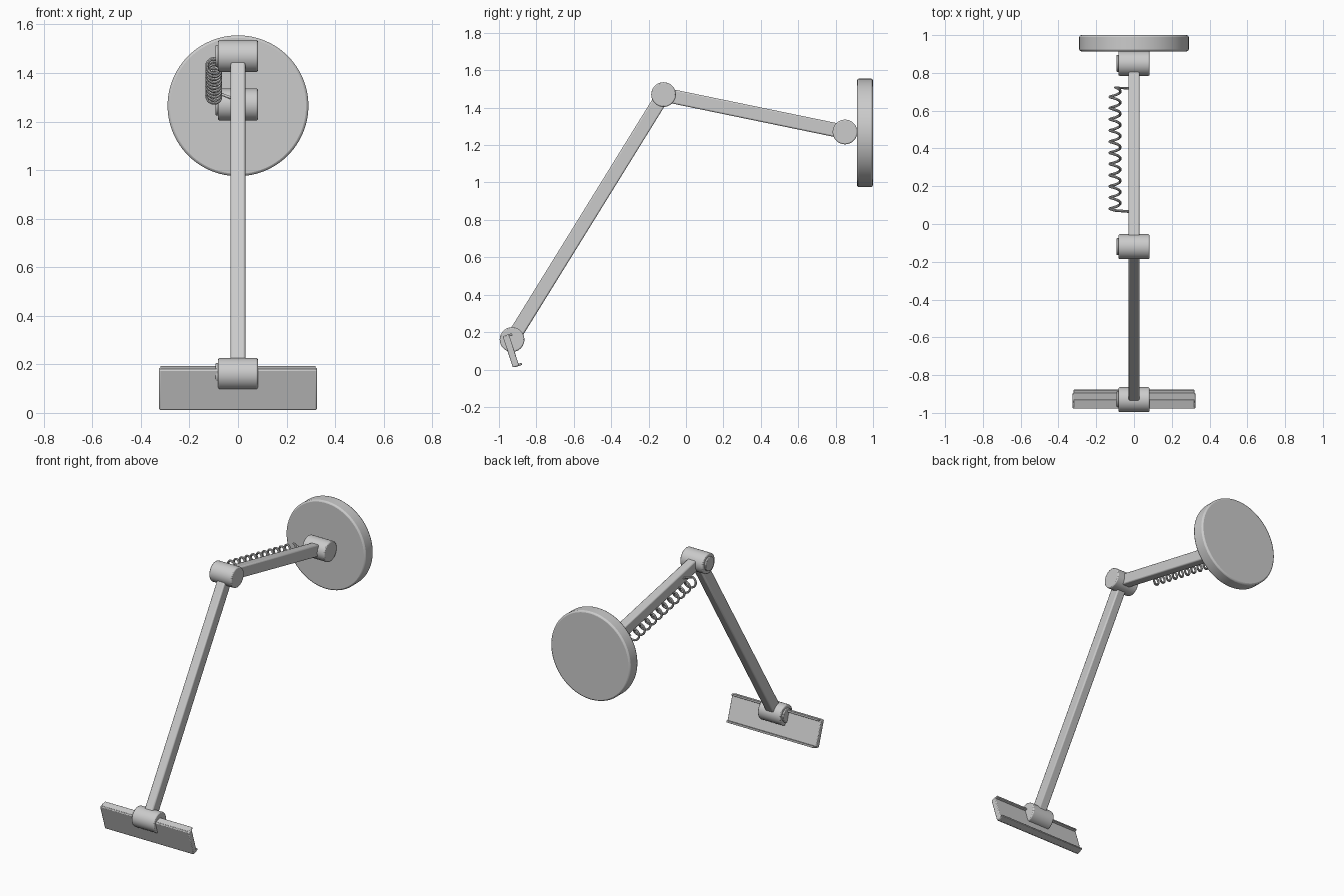
import bpy
from math import sin, cos, pi, radians, atan2
from mathutils import Vector, Matrix

old = bpy.data.objects.get("Cube")
if old:
    bpy.data.objects.remove(old, do_unlink=True)

grey = bpy.data.materials.new("satin grey")
grey.use_nodes = True
colour = (0.6, 0.6, 0.6, 1)
grey.diffuse_color = colour
grey.node_tree.nodes["Principled BSDF"].inputs["Base Color"].default_value = colour


def finish(obj, name, bevel=0.0):
    """Name, colour, bevel and smooth the active object."""
    obj.name = name
    obj.data.materials.append(grey)
    if bevel:
        mod = obj.modifiers.new("soft edges", "BEVEL")
        mod.width = bevel
        mod.segments = 2
        mod.limit_method = "ANGLE"
        mod.angle_limit = radians(40)
    bpy.ops.object.shade_smooth_by_angle(angle=radians(30))
    return obj


def cylinder(name, centre, radius, depth, axis, bevel, sides=48):
    turn = Vector(axis).to_track_quat("Z", "Y").to_euler()
    bpy.ops.mesh.primitive_cylinder_add(vertices=sides, radius=radius, depth=depth,
                                        location=centre, rotation=turn)
    return finish(bpy.context.object, name, bevel)


def box(name, centre, size, tilt, bevel):
    """Box whose own y axis is tilted about x."""
    bpy.ops.mesh.primitive_cube_add(size=1, location=centre, rotation=(tilt, 0, 0))
    obj = bpy.context.object
    obj.data.transform(Matrix.Diagonal((*size, 1)))
    return finish(obj, name, bevel)


def arm(name, start, end):
    run = end - start
    return box(name, (start + end) / 2, (0.06, run.length, 0.075),
               atan2(run.z, run.y), 0.008)


# Joints: a drum with a small cap on the right side
head_joint = Vector((0, -0.93, 0.16))
elbow = Vector((0, -0.12, 1.47))
wall_joint = Vector((0, 0.85, 1.27))
for name, spot in (("head_joint", head_joint), ("elbow_joint", elbow),
                   ("wall_joint", wall_joint)):
    cylinder(name, spot, 0.066, 0.164, (1, 0, 0), 0.006)
    cylinder(name + "_cap", spot - Vector((0.082, 0, 0)), 0.045, 0.02, (1, 0, 0), 0.003)

# Arms
arm("lower_arm", head_joint, elbow)
arm("upper_arm", elbow, wall_joint)

# Round mounting disc
cylinder("mounting_disc", (0, 0.957, 1.265), 0.29, 0.085, (0, 1, 0), 0.01, 96)

# Tilted head panel with a lip along its top and bottom edges
tilt = radians(18)
back = Vector((0, cos(tilt), sin(tilt)))
up = Vector((0, -sin(tilt), cos(tilt)))
panel = Vector((0, -0.936, 0.099))
box("head_panel", panel, (0.65, 0.035, 0.174), tilt, 0.005)
for name, side in (("top_lip", 1), ("bottom_lip", -1)):
    box(name, panel + back * 0.012 + up * side * 0.083, (0.64, 0.044, 0.012), tilt, 0.003)

# Coil spring beside the upper arm, with straight hooked ends
along = (wall_joint - elbow).normalized()
across = Vector((1, 0, 0))
normal = across.cross(along)
first = elbow + along * 0.19
length, turns, steps, radius = 0.665, 11, 20, 0.028
count = turns * steps
path = [first + across * -0.03]
for i in range(count + 1):
    a = 2 * pi * i / steps + pi / 2
    path.append(first + along * (length * i / count) - across * 0.1
                + (across * cos(a) + normal * sin(a)) * radius)
path.append(first + along * length + across * -0.03)

curve = bpy.data.curves.new("spring", "CURVE")
curve.dimensions = "3D"
curve.bevel_depth = 0.007
curve.bevel_resolution = 2
curve.use_fill_caps = True
line = curve.splines.new("POLY")
line.points.add(len(path) - 1)
for point, co in zip(line.points, path):
    point.co = (*co, 1)
spring = bpy.data.objects.new("spring", curve)
bpy.context.collection.objects.link(spring)
bpy.ops.object.select_all(action="DESELECT")
spring.select_set(True)
bpy.context.view_layer.objects.active = spring
bpy.ops.object.convert(target="MESH")
finish(bpy.context.object, "spring")
